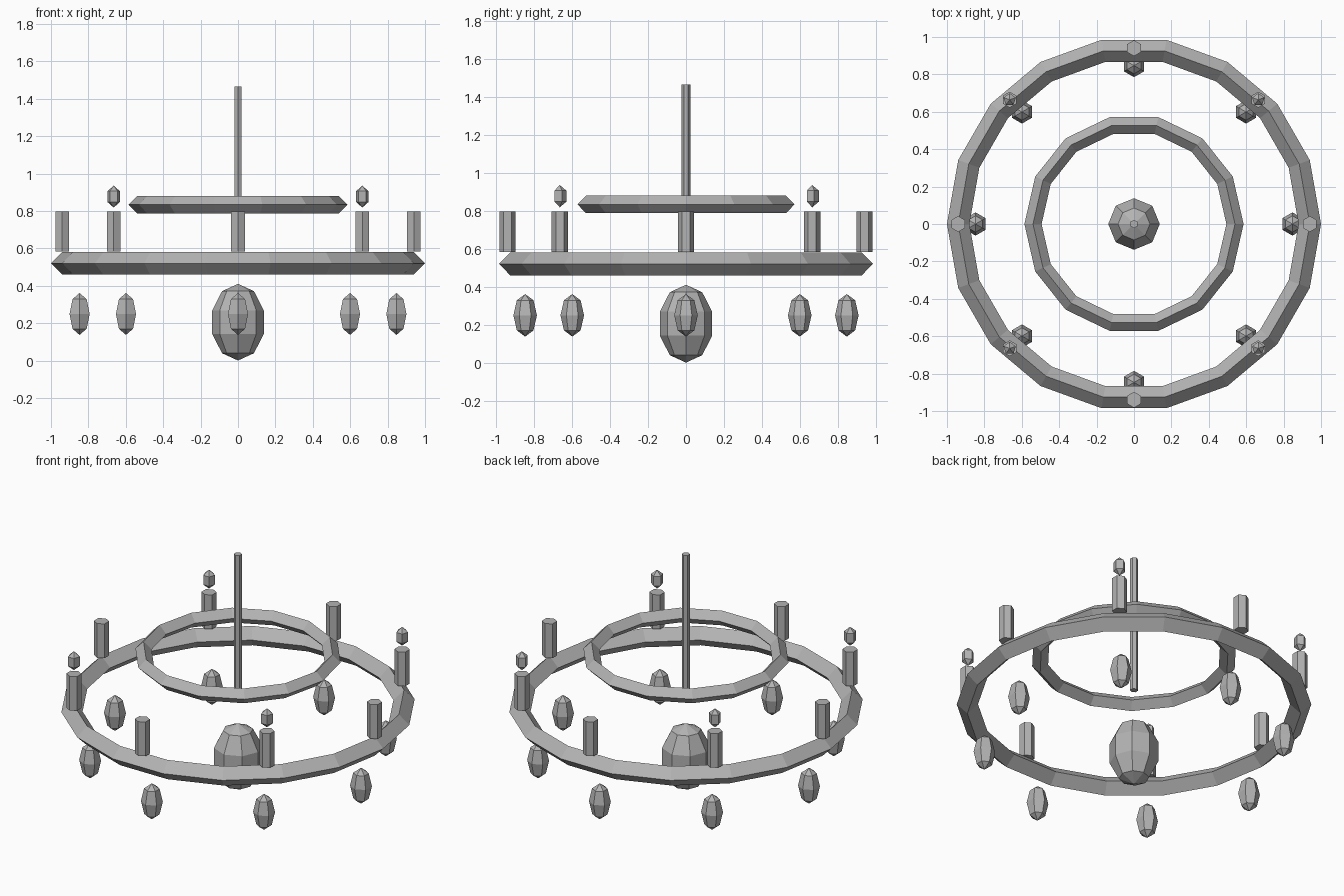
import bpy
from math import cos, sin, tau

cube = bpy.data.objects.get("Cube")
if cube:
    bpy.data.objects.remove(cube, do_unlink=True)

GREY = (0.45, 0.45, 0.45, 1.0)
metal = bpy.data.materials.new("plain_grey")
metal.use_nodes = True
metal.diffuse_color = GREY
metal.node_tree.nodes["Principled BSDF"].inputs["Base Color"].default_value = GREY


def finish(name):
    ob = bpy.context.object
    ob.name = name
    ob.data.materials.append(metal)
    return ob


def ring(name, z, major, minor, sides):
    """Ring with a diamond cross-section."""
    bpy.ops.mesh.primitive_torus_add(
        major_radius=major, minor_radius=minor, major_segments=sides,
        minor_segments=4, location=(0, 0, z))
    return finish(name)


def post(name, x, y, low, high, radius):
    """Upright six-sided prism."""
    bpy.ops.mesh.primitive_cylinder_add(
        vertices=6, radius=radius, depth=high - low,
        location=(x, y, (low + high) / 2))
    return finish(name)


def drop(name, x, y, low, high, radius, sides, rings):
    """Faceted, stretched ball."""
    bpy.ops.mesh.primitive_uv_sphere_add(
        segments=sides, ring_count=rings, radius=1,
        location=(x, y, (low + high) / 2))
    ob = finish(name)
    for v in ob.data.vertices:
        v.co.x *= radius
        v.co.y *= radius
        v.co.z *= (high - low) / 2
    return ob


# Frame
ring("outer_ring", 0.52, 0.94, 0.06, 18)
ring("inner_ring", 0.833, 0.54, 0.046, 14)
post("hanging_rod", 0, 0, 0.61, 1.465, 0.0225)
drop("centre_pendant", 0, 0, 0, 0.41, 0.145, 8, 5)

# Candles and crystals around the outer ring, flames on the diagonals
for i in range(8):
    c, s = cos(tau * i / 8), sin(tau * i / 8)
    post(f"candle_{i}", 0.94 * c, 0.94 * s, 0.583, 0.796, 0.0425)
    drop(f"crystal_{i}", 0.847 * c, 0.847 * s, 0.137, 0.361, 0.062, 6, 4)
    if i % 2:
        drop(f"flame_{i}", 0.94 * c, 0.94 * s, 0.818, 0.935, 0.04, 5, 3)
